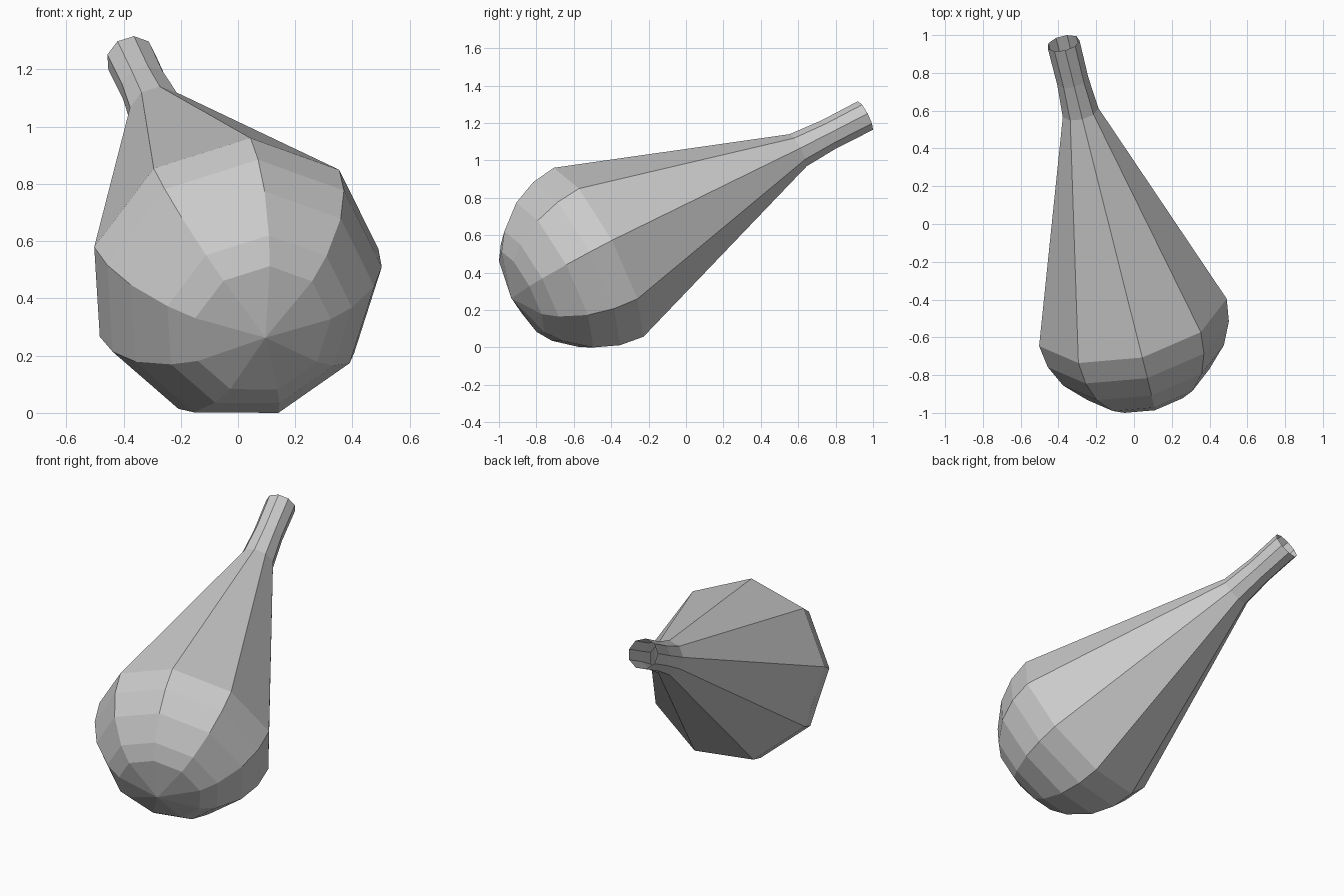
import bpy, bmesh
from math import sin, cos, radians, tau
from mathutils import Vector

if "Cube" in bpy.data.objects:
    bpy.data.objects.remove(bpy.data.objects["Cube"])

SIDES = 9
tip = Vector((0.09, -0.93, 0.27))                 # pole of the rounded end
axis = (Vector((-0.38, 0.96, 1.245)) - tip).normalized()
up = Vector((0.06, -0.225, 0.46))
u = (up - axis * up.dot(axis)).normalized()       # direction of one ridge line
w = axis.cross(u)

# profile: (distance along axis, radius) - rounded bulb, long cone, thin neck
R = 0.52
profile = [(R * (1 - sin(radians(a))), R * cos(radians(a))) for a in (61.5, 49.5, 31, 15, 0)]
profile += [(1.763, 0.099), (1.953, 0.086), (2.178, 0.088)]

bm = bmesh.new()
pole = bm.verts.new(tip)
rings = []
for t, r in profile:
    rings.append([bm.verts.new(tip + axis * t + (u * cos(tau * i / SIDES) + w * sin(tau * i / SIDES)) * r)
                  for i in range(SIDES)])

# fan at the pole, then quads up to the open neck
for i in range(SIDES):
    j = (i + 1) % SIDES
    bm.faces.new((pole, rings[0][j], rings[0][i]))
    for a, b in zip(rings, rings[1:]):
        bm.faces.new((a[i], a[j], b[j], b[i]))
bmesh.ops.recalc_face_normals(bm, faces=bm.faces[:])

# centre and stand on the ground
lo = [min(v.co[k] for v in bm.verts) for k in range(3)]
hi = [max(v.co[k] for v in bm.verts) for k in range(3)]
shift = Vector((-(lo[0] + hi[0]) / 2, -(lo[1] + hi[1]) / 2, -lo[2]))
bmesh.ops.translate(bm, verts=bm.verts[:], vec=shift)

mesh = bpy.data.meshes.new("bulb_with_neck")
bm.to_mesh(mesh)
bm.free()
bpy.context.collection.objects.link(bpy.data.objects.new("bulb_with_neck", mesh))
